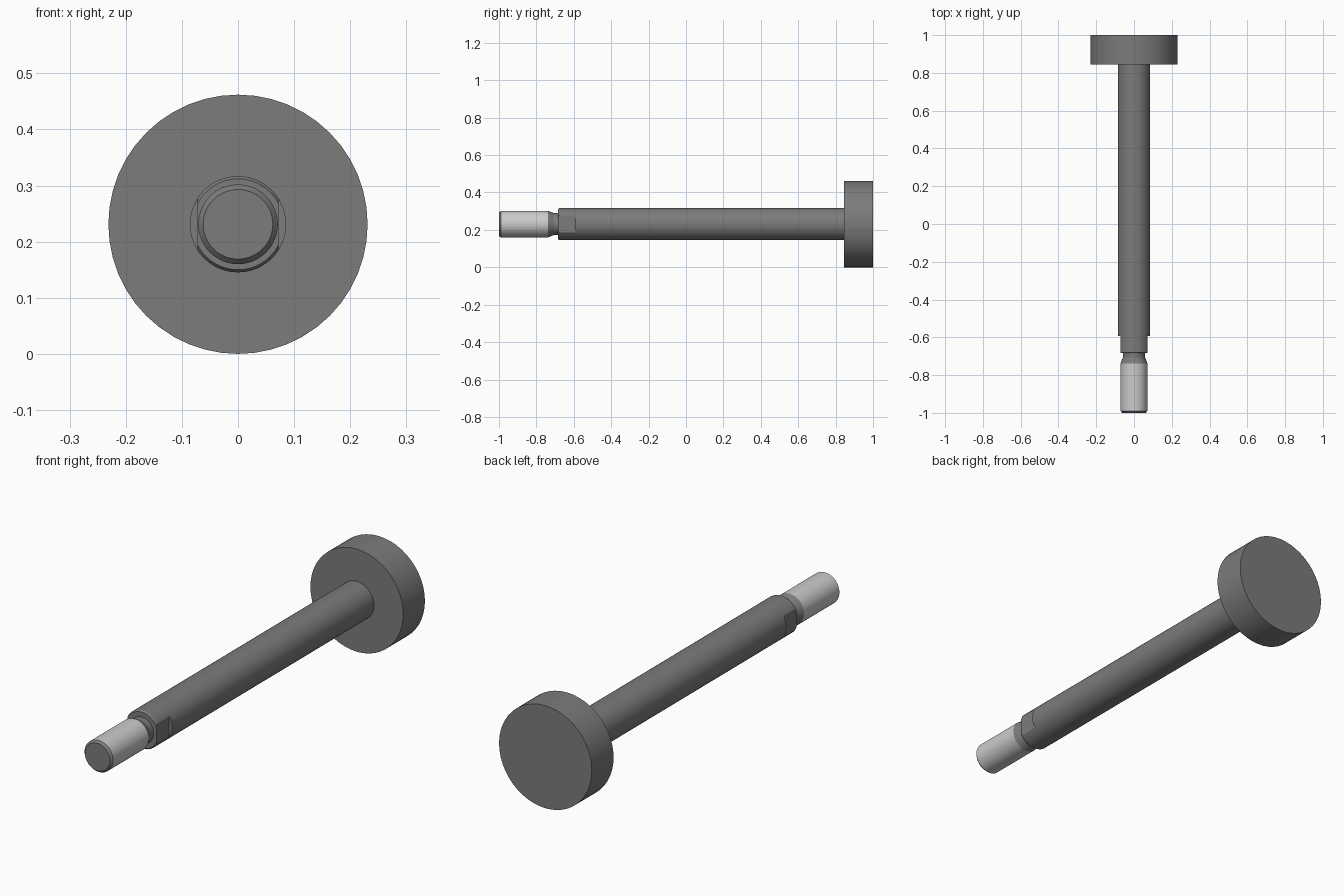
import bpy, bmesh, math

if "Cube" in bpy.data.objects:
    bpy.data.objects.remove(bpy.data.objects["Cube"])

CZ = 0.231     # height of the shared axis
SIDES = 48


def material(name, v):
    m = bpy.data.materials.new(name)
    m.diffuse_color = (v, v, v, 1)
    m.use_nodes = True
    m.node_tree.nodes["Principled BSDF"].inputs["Base Color"].default_value = m.diffuse_color
    return m


dark = material("dark_steel", 0.2)
light = material("bright_steel", 0.55)


def finish(ob, angle=20):
    bpy.ops.object.select_all(action='DESELECT')
    ob.select_set(True)
    bpy.context.view_layer.objects.active = ob
    bpy.ops.object.shade_smooth_by_angle(angle=math.radians(angle))


def turned(name, profile, bright=()):
    """Closed solid turned about the y axis from (y, radius) pairs."""
    bm = bmesh.new()
    rings = []
    for y, r in profile:
        rings.append([bm.verts.new((r * math.cos(a), y, CZ + r * math.sin(a)))
                      for a in (2 * math.pi * i / SIDES for i in range(SIDES))])
    for k, (a, b) in enumerate(zip(rings, rings[1:])):
        for i in range(SIDES):
            j = (i + 1) % SIDES
            f = bm.faces.new((a[i], a[j], b[j], b[i]))
            f.material_index = 1 if k in bright else 0
    bm.faces.new(rings[0])
    bm.faces.new(rings[-1])
    bmesh.ops.recalc_face_normals(bm, faces=bm.faces)
    me = bpy.data.meshes.new(name)
    bm.to_mesh(me)
    bm.free()
    me.materials.append(dark)
    me.materials.append(light)
    ob = bpy.data.objects.new(name, me)
    bpy.context.collection.objects.link(ob)
    return ob


# Round head
head = turned("head", [(0.845, 0.231), (1.0, 0.231)])

# Long shaft with a small chamfer at its shoulder
shaft = turned("shaft", [(-0.684, 0.081), (-0.677, 0.0858), (0.86, 0.0858)])

# Threaded end with chamfered tip and relief groove
tip = turned("threaded_end", [(-1.0, 0.062), (-0.99, 0.071), (-0.738, 0.071),
                              (-0.708, 0.059), (-0.67, 0.059)], bright=(1,))

# Two wrench flats cut into the sides of the shaft
for s in (-1, 1):
    bpy.ops.mesh.primitive_cube_add(size=1, location=(s * 0.122, -0.692, CZ))
    cutter = bpy.context.object
    cutter.name = "flat_cutter"
    cutter.scale = (0.1, 0.2, 0.3)
    cutter.hide_render = True
    bpy.context.view_layer.objects.active = shaft
    mod = shaft.modifiers.new("wrench_flat", 'BOOLEAN')
    mod.operation = 'DIFFERENCE'
    mod.solver = 'EXACT'
    mod.object = cutter
    bpy.ops.object.modifier_apply(modifier=mod.name)
    bpy.data.objects.remove(cutter)

for ob in (head, shaft, tip):
    finish(ob)
